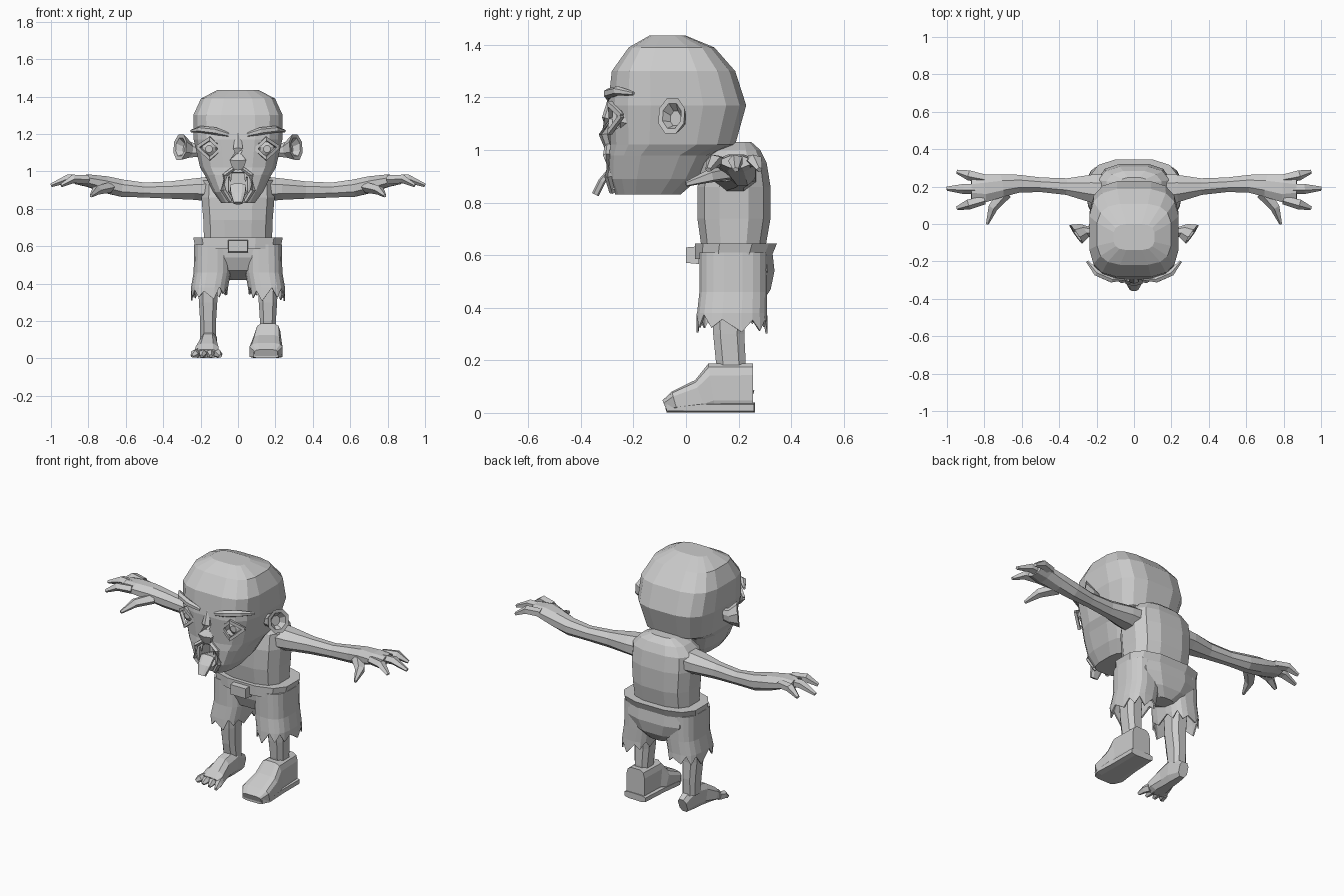
import bpy, bmesh, math, random
from mathutils import Vector

random.seed(4)
if "Cube" in bpy.data.objects:
    bpy.data.objects.remove(bpy.data.objects["Cube"], do_unlink=True)

clay = bpy.data.materials.new("plain grey")
clay.use_nodes = True
clay.diffuse_color = (.6, .6, .6, 1)
clay.node_tree.nodes["Principled BSDF"].inputs["Base Color"].default_value = clay.diffuse_color


def loft(name, rings, cap_start=True, cap_end=True, side=1):
    """Skin a list of point rings; side=-1 mirrors the part in x."""
    bm = bmesh.new()
    rows = [[bm.verts.new((p.x * side, p.y, p.z)) for p in ring] for ring in rings]
    count = len(rows[0])
    for low, high in zip(rows, rows[1:]):
        for i in range(count):
            j = (i + 1) % count
            bm.faces.new((low[i], low[j], high[j], high[i]))
    if cap_start:
        bm.faces.new(rows[0])
    if cap_end:
        bm.faces.new(rows[-1])
    bmesh.ops.recalc_face_normals(bm, faces=bm.faces)
    mesh = bpy.data.meshes.new(name)
    bm.to_mesh(mesh)
    bm.free()
    mesh.materials.append(clay)
    obj = bpy.data.objects.new(name, mesh)
    bpy.context.collection.objects.link(obj)
    return obj


def ring(center, u, v, count, power):
    """Rounded-box outline around a center, spanned by u and v."""
    points = []
    for k in range(count):
        a = math.tau * (k + .5) / count
        c, s = math.cos(a), math.sin(a)
        points.append(center + u * math.copysign(abs(c) ** power, c)
                      + v * math.copysign(abs(s) ** power, s))
    return points


def stack(name, rows, cx=0, count=12, power=.7, side=1):
    """Horizontal sections: height, front y, back y, half width."""
    return loft(name, [ring(Vector((cx, (f + b) / 2, z)), Vector((w, 0, 0)),
                            Vector((0, (b - f) / 2, 0)), count, power)
                       for z, f, b, w in rows], side=side)


def tube(name, stations, count=6, power=1, side=1, aim=None):
    """Sections along a path: x, y, z, half width, half thickness."""
    points = [Vector(s[:3]) for s in stations]
    rings = []
    for i, (p, s) in enumerate(zip(points, stations)):
        t = Vector(aim) if aim else points[min(i + 1, len(points) - 1)] - points[max(i - 1, 0)]
        t.normalize()
        across = Vector((0, 0, 1)).cross(t).normalized()
        rings.append(ring(p, across * s[3], t.cross(across) * s[4], count, power))
    return loft(name, rings, side=side)


def carve(target, cutter):
    mod = target.modifiers.new("carve", "BOOLEAN")
    mod.operation, mod.solver, mod.object = "DIFFERENCE", "EXACT", cutter
    bpy.context.view_layer.objects.active = target
    bpy.ops.object.modifier_apply(modifier=mod.name)
    bpy.data.objects.remove(cutter, do_unlink=True)


# Head with open mouth and eye sockets
head = stack("head", [
    (.83, -.27, -.02, .09), (.89, -.295, .05, .135), (.98, -.295, .1, .18),
    (1.02, -.29, .19, .205), (1.17, -.3, .232, .24), (1.3, -.285, .19, .242),
    (1.39, -.22, .11, .2), (1.435, -.14, .0, .11)], count=16, power=.6)
carve(head, tube("mouth_cutter", [(0, -.5, .93, .062, .075), (0, -.2, .93, .05, .065)],
                 count=8, power=.6))
for side in (1, -1):
    carve(head, tube("socket_cutter", [(.16, -.4, 1.125, .06, .06), (.15, -.235, 1.125, .045, .045)],
                     side=side))

# Nose and hanging tongue
tube("nose", [(0, -.275, 1.2, .015, .02), (0, -.3, 1.12, .03, .02),
              (0, -.31, 1.06, .052, .022), (0, -.295, 1.01, .03, .015)])
tube("tongue", [(0, -.2, .9, .045, .012), (0, -.29, .92, .045, .015),
                (0, -.32, .88, .04, .015), (0, -.345, .83, .024, .015)], count=8, power=.7)

# Torso, hips and belt
stack("torso", [(.6, .06, .3, .185), (.74, .04, .325, .19), (.86, .04, .325, .2),
                (.95, .06, .31, .195), (1.0, .1, .285, .15), (1.03, .16, .25, .08)])
stack("hips", [(.42, .2, .29, .06), (.47, .09, .325, .16), (.54, .06, .34, .22),
               (.63, .05, .33, .225)])
stack("belt", [(.585, .03, .325, .232), (.645, .03, .35, .245)])
tube("buckle", [(0, .05, .6, .065, .04), (0, .0, .6, .06, .035)], count=4, power=.5)

for side, label in ((1, "left"), (-1, "right")):
    # Face details
    tube(label + "_eye", [(.155, -.225, 1.12, .045, .045), (.155, -.25, 1.12, .04, .04),
                          (.155, -.265, 1.12, .02, .02)], count=8, side=side)
    tube(label + "_upper_lid", [(.095, -.285, 1.12, .01, .012), (.15, -.29, 1.175, .012, .015),
                                (.215, -.245, 1.13, .01, .012)], count=4, side=side)
    tube(label + "_lower_lid", [(.095, -.285, 1.12, .01, .012), (.15, -.29, 1.068, .012, .014),
                                (.215, -.245, 1.13, .01, .012)], count=4, side=side)
    tube(label + "_brow", [(.05, -.29, 1.195, .012, .012), (.12, -.295, 1.215, .02, .02),
                           (.2, -.26, 1.225, .02, .018), (.25, -.2, 1.215, .008, .008)], side=side)
    tube(label + "_lip", [(.025, -.295, 1.015, .015, .012), (.07, -.3, .98, .016, .014),
                          (.08, -.295, .9, .016, .014), (.04, -.28, .84, .012, .012)],
         count=5, side=side)
    tube(label + "_upper_fang", [(.042, -.285, 1.0, .014, .012), (.04, -.29, .945, .003, .003)],
         count=4, side=side)
    tube(label + "_lower_fang", [(.052, -.275, .85, .012, .012), (.054, -.285, .9, .003, .003)],
         count=4, side=side)
    # Cupped ear
    tube(label + "_ear", [(.22, -.04, 1.11, .03, .035), (.265, -.035, 1.115, .045, .045),
                          (.31, -.055, 1.13, .064, .074), (.308, -.054, 1.13, .045, .052),
                          (.28, -.04, 1.12, .025, .03)], count=8, side=side, aim=(.8, -.55, .1))

    # Arm, palm and fingers
    tube(label + "_arm", [
        (.12, .185, .905, .09, .075), (.23, .19, .905, .08, .062), (.36, .2, .9, .048, .05),
        (.5, .21, .9, .042, .043), (.62, .215, .91, .052, .05), (.71, .205, .93, .066, .048),
        (.8, .19, .95, .08, .036), (.87, .19, .955, .06, .025)], count=8, side=side)
    fingers = {"index": (.13, .945, .085), "middle": (.19, 1.0, .19), "little": (.245, .945, .28)}
    for finger, (y, tip_x, tip_y) in fingers.items():
        tube(f"{label}_{finger}_finger", [
            (.8, y, .955, .025, .025), ((.82 + tip_x) / 2, (y + tip_y) / 2, .96, .03, .024),
            (tip_x, tip_y, .925, .012, .01)], count=5, side=side)
    tube(label + "_thumb", [(.69, .17, .915, .04, .03), (.755, .09, .9, .028, .026),
                            (.785, .0, .87, .008, .01)], count=5, side=side)

    # Ragged trouser leg
    deep, wide = Vector((0, .13, 0)), Vector((.1, 0, 0))
    rows = [ring(Vector((.135, .18, .61)), wide, deep, 20, .7),
            ring(Vector((.138, .18, .46)), wide, deep, 20, .7),
            ring(Vector((.152, .175, .38)), wide, deep * 1.03, 20, .7)]
    hem = ring(Vector((.155, .175, .31)), wide * .98, deep * 1.05, 20, .7)
    for k, p in enumerate(hem):
        p.z += (k % 2) * .05 + random.uniform(-.01, .02) + max(0, .12 - p.x) * .4
    leg = loft(label + "_trouser_leg", rows + [hem], True, False, side)
    leg.modifiers.new("cloth", "SOLIDIFY").thickness = .008

    # Shin
    stack(label + "_shin", [(.1, .13, .225, .045), (.2, .11, .23, .045), (.3, .1, .225, .052),
                            (.5, .09, .24, .06)], cx=.16, count=8, side=side)

# Boot on the left foot
tube("left_boot", [(.16, .255, .095, .062, .095), (.16, .1, .095, .068, .095),
                   (.155, .06, .065, .08, .065), (.15, -.04, .042, .09, .042),
                   (.15, -.08, .025, .062, .025)], count=12, power=.5)
tube("boot_sole", [(.16, .26, .02, .075, .02), (.155, .1, .02, .08, .02),
                   (.15, -.03, .02, .092, .02), (.15, -.075, .02, .07, .02)], count=8, power=.5)

# Bare right foot with spread toes
tube("right_foot", [(.15, .245, .045, .03, .045), (.155, .16, .075, .045, .075),
                    (.16, .09, .065, .048, .065), (.165, .02, .042, .065, .042),
                    (.168, -.02, .025, .07, .025)], count=8, power=.7, side=-1)
for k in range(4):
    root, tip = .115 + k * .035, .095 + k * .05
    tube(f"right_toe_{k + 1}", [(root, .0, .028, .022, .028), (root * .5 + tip * .5, -.035, .025, .022, .022),
                                (tip, -.075 + k * .008, .012, .01, .01)], count=5, side=-1)
